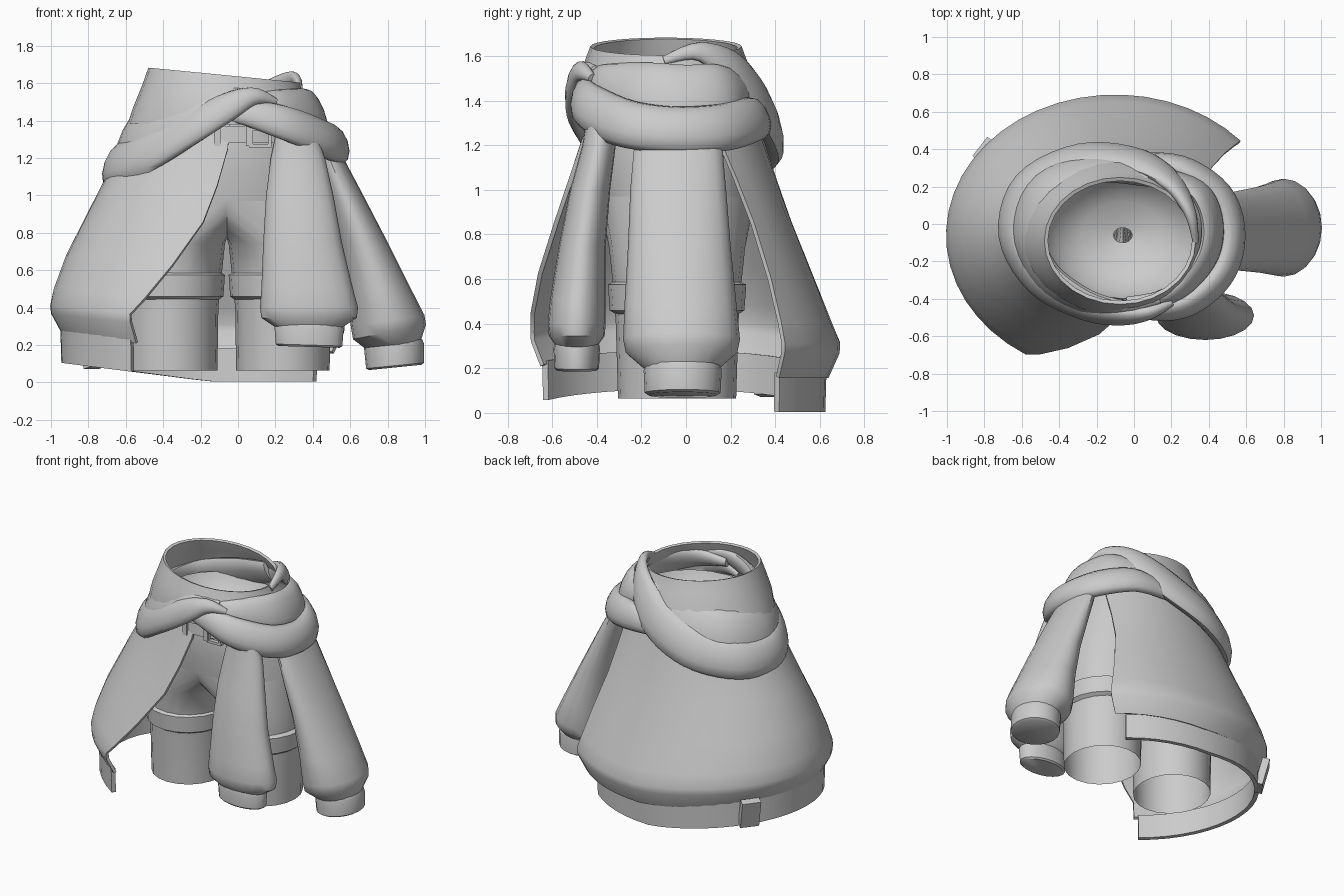
import bpy, bmesh, math
from mathutils import Vector

if "Cube" in bpy.data.objects:
    bpy.data.objects.remove(bpy.data.objects["Cube"])

grey = bpy.data.materials.new("cloth grey")
grey.use_nodes = True
COL = (0.6, 0.6, 0.6, 1)
grey.diffuse_color = COL
grey.node_tree.nodes["Principled BSDF"].inputs["Base Color"].default_value = COL


def grid_object(name, rows, closed=True, capped=False, thick=0, angle=40):
    """Skin rows of points, optionally capping the first and last row."""
    bm = bmesh.new()
    vs = [[bm.verts.new(p) for p in row] for row in rows]
    n = len(vs[0])
    for r, s in zip(vs, vs[1:]):
        for i in range(n if closed else n - 1):
            j = (i + 1) % n
            bm.faces.new((r[i], r[j], s[j], s[i]))
    if capped:
        bm.faces.new(vs[0])
        bm.faces.new(vs[-1])
    bmesh.ops.recalc_face_normals(bm, faces=bm.faces)
    me = bpy.data.meshes.new(name)
    bm.to_mesh(me)
    bm.free()
    ob = bpy.data.objects.new(name, me)
    bpy.context.collection.objects.link(ob)
    me.materials.append(grey)
    bpy.ops.object.select_all(action="DESELECT")
    ob.select_set(True)
    bpy.context.view_layer.objects.active = ob
    if thick:
        m = ob.modifiers.new("thickness", "SOLIDIFY")
        m.thickness, m.offset = thick, 0
        bpy.ops.object.modifier_apply(modifier=m.name)
    bpy.ops.object.shade_smooth_by_angle(angle=math.radians(angle))
    return ob


def ring(cx, cy, z, rx, ry, slope=0, n=20):
    pts = []
    for i in range(n):
        a = math.tau * i / n
        dx = rx * math.cos(a)
        pts.append((cx + dx, cy + ry * math.sin(a), z + slope * dx))
    return pts


def loft(name, stations, capped=False, thick=0, n=20):
    return grid_object(name, [ring(*s, n=n) for s in stations], True, capped, thick)


def spline(pts, steps=5):
    """Smooth the control tuples with a Catmull-Rom curve."""
    out = []
    for i in range(len(pts) - 1):
        p = [Vector(pts[min(max(i + k, 0), len(pts) - 1)]) for k in (-1, 0, 1, 2)]
        for s in range(steps):
            t = s / steps
            out.append(0.5 * (2 * p[1] + (p[2] - p[0]) * t
                              + (2 * p[0] - 5 * p[1] + 4 * p[2] - p[3]) * t * t
                              + (3 * p[1] - p[0] - 3 * p[2] + p[3]) * t ** 3))
    return out + [Vector(pts[-1])]


def roll(name, pts, lean=0.35, n=12):
    """Cloth roll along x, y, z, half height, half thickness."""
    path = spline(pts)
    rows = []
    for i, p in enumerate(path):
        c = Vector(p[:3])
        tan = Vector(path[min(i + 1, len(path) - 1)][:3]) - Vector(path[max(i - 1, 0)][:3])
        tan.normalize()
        out = Vector((c.x + 0.08, c.y + 0.06, 0)).normalized()
        up = Vector((0, 0, 1)) - out * lean
        up = (up - tan * up.dot(tan)).normalized()
        side = tan.cross(up)
        rows.append([c + up * p[3] * math.cos(math.tau * k / n)
                     + side * p[4] * math.sin(math.tau * k / n) for k in range(n)])
    return grid_object(name, rows, True, True, angle=60)


def box(name, loc, size, rot=0, lean=0):
    bpy.ops.mesh.primitive_cube_add(size=1, location=loc, rotation=(lean, 0, rot))
    ob = bpy.context.object
    ob.name, ob.scale = name, size
    ob.data.materials.append(grey)


# Shorts: hips with a dished inside, two legs meeting at the crotch, turned bands
loft("shorts_hips", [(-.06, -.06, 1.2, .05, .04), (-.06, -.06, 1.23, .22, .18),
                     (-.06, -.06, 1.32, .36, .3), (-.06, -.06, 1.42, .41, .34),
                     (-.06, -.06, 1.3, .46, .36), (-.06, -.05, 1.12, .51, .365),
                     (-.06, -.04, .97, .54, .35)])


def leg_top(sx, n=20):
    """Outer half follows the hips, inner half the seam dipping to the crotch."""
    pts = []
    for i in range(n):
        c, s = math.cos(math.tau * i / n), math.sin(math.tau * i / n)
        pts.append((-.06 + sx * .54 * max(c, 0), -.04 + .35 * s, .97 + .2 * min(c, 0)))
    return pts


for side, sx in (("right", -1), ("left", 1)):
    def leg(off, z, rx, ry):
        return ring(-.06 + sx * off, -.04, z, sx * rx, ry)
    grid_object(side + "_leg", [leg_top(sx), leg(.285, .74, .275, .305),
                                leg(.295, .55, .265, .285), leg(.3, .4, .255, .275),
                                leg(.3, .065, .25, .265)])
    grid_object(side + "_leg_band", [leg(.295, .59, .262, .282), leg(.3, .575, .29, .31),
                                     leg(.3, .46, .282, .302), leg(.3, .44, .255, .27)])

# Belt with loops and buckle
loft("belt", [(-.06, -.06, 1.37, .44, .36), (-.06, -.06, 1.37, .46, .385),
              (-.06, -.06, 1.28, .475, .39), (-.06, -.06, 1.28, .46, .35)], n=28)
for x in (-.11, .06):
    box("belt_loop", (x, -.445, 1.32), (.035, .03, .11))
for dx, dz, w, h in ((0, .045, .12, .018), (0, -.045, .12, .018),
                     (-.05, 0, .018, .1), (.05, 0, .018, .1)):
    box("buckle_side", (.12 + dx, -.44, 1.31 + dz), (w, .03, h))


# Jacket body: open wrap of flaring cloth, then its hem
def wrap_rows(stations, cx=-.1, n=26):
    rows = []
    for z, rx, ry, a0, a1 in stations:
        row = []
        for i in range(n + 1):
            a = math.radians(a0 + (a1 - a0) * i / n)
            lift = .1 * max(0, -math.cos(a)) * min(1, max(0, (1.2 - z) / .8))
            row.append((cx + rx * math.cos(a), -.06 + ry * math.sin(a), z + lift))
        rows.append(row)
    return rows


grid_object("jacket_body", wrap_rows([
    (1.4, .46, .35, 28, 277), (1.25, .53, .39, 30, 275), (1.05, .61, .455, 38, 269),
    (.85, .70, .525, 43, 263), (.6, .81, .625, 44, 252), (.4, .875, .705, 43, 243),
    (.31, .895, .742, 42, 238), (.27, .89, .74, 42, 238),
    (.16, .83, .69, 43, 238)]), False, thick=.02, angle=50)
grid_object("jacket_hem", wrap_rows([(.18, .785, .675, 44, 238), (.005, .78, .67, 44, 238)],
                                    cx=-.15), False, thick=.03)
box("hem_tab", (-.785, .385, .175), (.13, .05, .2), math.radians(52), -.25)

# Hanging sleeves with cuffs
loft("front_sleeve", [(.31, -.38, 1.36, .1, .06), (.32, -.39, 1.2, .145, .075),
                      (.33, -.43, 1.0, .18, .09), (.345, -.465, .75, .21, .105),
                      (.37, -.485, .5, .245, .125), (.38, -.49, .4, .262, .13),
                      (.38, -.49, .345, .255, .125), (.38, -.49, .295, .18, .09)], True)
loft("front_cuff", [(.38, -.49, .31, .178, .1, -.03), (.38, -.49, .29, .185, .104, -.03),
                    (.38, -.49, .2, .178, .1, -.03), (.38, -.49, .19, .165, .09, -.03)], True)
loft("side_sleeve", [(.45, -.03, 1.3, .06, .18), (.5, -.035, 1.17, .08, .2),
                     (.57, -.035, 1.0, .1, .215), (.67, -.03, .75, .13, .23),
                     (.755, -.025, .5, .17, .25), (.8, -.02, .33, .197, .262, .15),
                     (.81, -.02, .27, .195, .25, .2), (.825, -.02, .2, .15, .17, .1)], True)
loft("side_cuff", [(.83, -.015, .215, .155, .17, .1), (.835, -.015, .19, .16, .175, .1),
                   (.84, -.015, .09, .155, .17, .1), (.84, -.015, .08, .14, .155, .1)], True)

# Collar standing around the waist
loft("collar", [(-.08, -.07, 1.38, .5, .41), (-.08, -.08, 1.47, .47, .4),
                (-.08, -.09, 1.56, .42, .36, -.08),
                (-.075, -.09, 1.64, .395, .33, -.1)], thick=.02, n=28)

# Crossing rolls of cloth: left one first, right one over it and up the back
roll("left_roll", [(-.12, -.44, 1.42, .02, .02), (.04, -.465, 1.44, .07, .04),
                   (.27, -.44, 1.38, .1, .055), (.46, -.28, 1.3, .11, .065),
                   (.525, -.06, 1.27, .11, .065), (.46, .16, 1.28, .11, .06),
                   (.25, .31, 1.32, .1, .05), (0, .34, 1.3, .06, .04)])
roll("right_roll", [(.2, -.42, 1.5, .02, .02), (.08, -.475, 1.53, .05, .035),
                    (-.08, -.49, 1.46, .085, .045), (-.28, -.45, 1.34, .1, .05),
                    (-.52, -.31, 1.21, .125, .055), (-.655, -.06, 1.16, .125, .06),
                    (-.58, .21, 1.17, .13, .06), (-.3, .355, 1.24, .14, .06),
                    (.0, .335, 1.37, .14, .06), (.2, .22, 1.53, .1, .045),
                    (.3, .06, 1.62, .045, .03), (.33, -.1, 1.58, .02, .015)])
# Broad draped folds between the rolls and the collar
roll("right_fold", [(.14, -.41, 1.53, .03, .02), (-.04, -.45, 1.52, .07, .035),
                    (-.26, -.41, 1.45, .12, .045), (-.47, -.27, 1.36, .15, .05),
                    (-.57, -.04, 1.33, .16, .05), (-.48, .2, 1.35, .15, .05),
                    (-.2, .3, 1.4, .15, .05), (.1, .25, 1.5, .1, .04)], lean=.5)
roll("left_fold", [(-.04, -.42, 1.5, .03, .03), (.2, -.38, 1.49, .08, .04),
                   (.38, -.2, 1.46, .12, .04), (.42, .0, 1.44, .13, .04),
                   (.34, .18, 1.45, .12, .04), (.1, .28, 1.46, .05, .03)], lean=.4)
